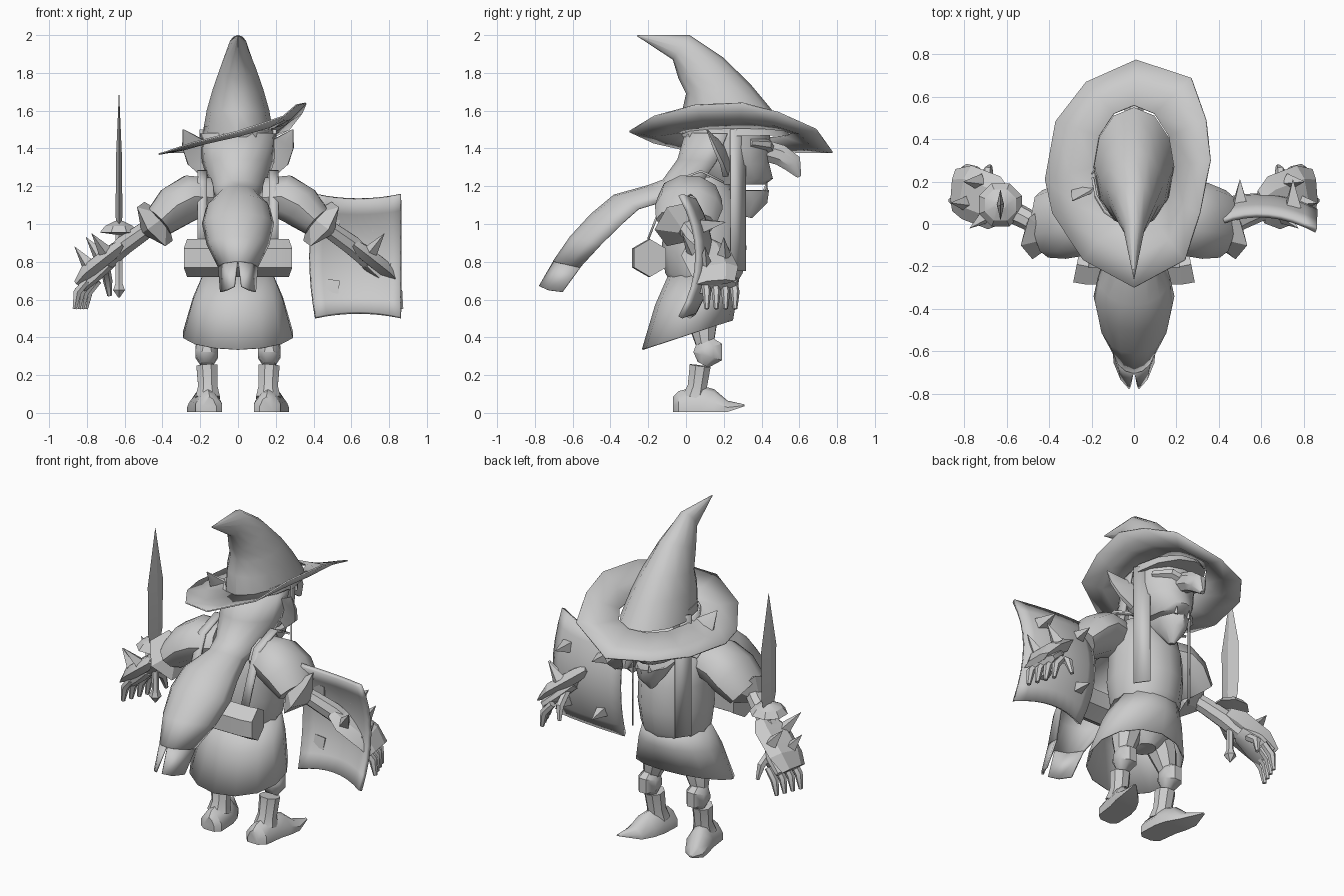
import bpy, bmesh, math
from mathutils import Vector as V

cube = bpy.data.objects.get("Cube")
if cube:
    bpy.data.objects.remove(cube, do_unlink=True)

GREY = (0.6, 0.6, 0.6, 1)
mat = bpy.data.materials.new("plain grey")
mat.use_nodes = True
mat.diffuse_color = GREY
mat.node_tree.nodes["Principled BSDF"].inputs["Base Color"].default_value = GREY
X, Y, Z = V((1, 0, 0)), V((0, 1, 0)), V((0, 0, 1))
SIDES = (("left", 1), ("right", -1))


def loft(name, rings, closed=True, cap=True, thick=0, angle=40):
    """Skin a list of equal-length point rings."""
    bm = bmesh.new()
    rows = [[bm.verts.new(p) for p in r] for r in rings]
    n = len(rows[0])
    for a, b in zip(rows, rows[1:]):
        for i in range(n if closed else n - 1):
            j = (i + 1) % n
            bm.faces.new((a[i], a[j], b[j], b[i]))
    if closed and cap:
        bm.faces.new(rows[0])
        bm.faces.new(rows[-1])
    bmesh.ops.remove_doubles(bm, verts=bm.verts, dist=0.0005)
    bmesh.ops.recalc_face_normals(bm, faces=bm.faces)
    me = bpy.data.meshes.new(name)
    bm.to_mesh(me)
    bm.free()
    me.materials.append(mat)
    ob = bpy.data.objects.new(name, me)
    bpy.context.collection.objects.link(ob)
    if thick:
        mod = ob.modifiers.new("thickness", "SOLIDIFY")
        mod.thickness, mod.offset = thick, 0
    bpy.ops.object.select_all(action="DESELECT")
    bpy.context.view_layer.objects.active = ob
    ob.select_set(True)
    bpy.ops.object.shade_smooth_by_angle(angle=math.radians(angle))
    return ob


def tube(name, path, n=8, ref=Y, side=1, **kw):
    """Path of (x, y, z, ra, rb); rb lies along ref, ra across it."""
    pts = [V((p[0] * side, p[1], p[2])) for p in path]
    rings = []
    for i, p in enumerate(path):
        t = (pts[min(i + 1, len(pts) - 1)] - pts[max(i - 1, 0)]).normalized()
        b = t.cross(ref).normalized()
        c = b.cross(t)
        angs = [math.tau * (k + 0.5) / n for k in range(n)]
        rings.append([pts[i] + b * p[3] * math.cos(a) + c * p[-1] * math.sin(a) for a in angs])
    return loft(name, rings, **kw)


def stack(name, sections, n=12, **kw):
    """Sections of (back y, back z, front y, front z, half width)."""
    rings = []
    for y0, z0, y1, z1, w in sections:
        r = []
        for k in range(n):
            a = math.tau * k / n
            f = (1 + math.cos(a)) / 2
            r.append((w * math.sin(a), y0 + (y1 - y0) * f, z0 + (z1 - z0) * f))
        rings.append(r)
    return loft(name, rings, **kw)


def spike(name, base, direction, r, n=4, side=1):
    tip = V(base) + V(direction)
    return tube(name, [(*base, r), (*tip, 0.001)], n, ref=V((0.1, 0.3, 1)), side=side, angle=20)


# Pointed hat
stack("hat_cone", [(-.02, 1.46, .55, 1.47, .19), (-.02, 1.6, .45, 1.61, .165),
                   (0, 1.69, .35, 1.73, .135), (-.04, 1.77, .2, 1.88, .095),
                   (-.07, 1.87, .02, 2, .05), (-.26, 1.995, -.255, 2, .002)])
edge = [(.01, .775, 1.38), (.27, .69, 1.5), (.34, .49, 1.59), (.36, .3, 1.64), (.31, .05, 1.63),
        (.24, -.17, 1.57), (0, -.3, 1.49), (-.24, -.17, 1.43), (-.385, .05, 1.38),
        (-.42, .21, 1.37), (-.37, .485, 1.38), (-.226, .67, 1.38)]
inner = [V((.19 * math.sin(a), .27 + .29 * math.cos(a), 1.48 + .03 * math.sin(a)))
         for a in [math.tau * k / 12 for k in range(12)]]
middle = [(V(e) + i) / 2 - Z * .02 for e, i in zip(edge, inner)]
loft("hat_brim", [inner, middle, edge], cap=False, thick=.008)

# Head, jaw and face
stack("head", [(0, 1.52, .44, 1.52, .18), (0, 1.4, .45, 1.4, .18), (.04, 1.3, .44, 1.32, .17),
               (.08, 1.24, .46, 1.24, .12), (.1, 1.21, .42, 1.21, .1)])
stack("jaw", [(.1, 1.2, .38, 1.17, .1), (.14, 1.17, .44, 1.18, .1), (.22, 1.11, .43, 1.11, .07),
              (.31, 1.04, .35, 1.03, .015)], n=10)
tube("neck", [(0, .1, 1.32, .1), (0, .1, 1.12, .11)])
tube("nose", [(0, .38, 1.4, .06, .06), (0, .5, 1.365, .06, .05), (0, .565, 1.32, .055, .045),
              (0, .6, 1.25, .012, .015)], ref=X)
for word, s in SIDES:
    tube(word + "_brow", [(.01, .45, 1.39, .025), (.08, .43, 1.42, .03), (.15, .34, 1.43, .02)], 6, Z, s)
    tube(word + "_ear", [(.14, .21, 1.32, .1, .03), (.21, .19, 1.37, .09, .02),
                         (.25, .15, 1.43, .06, .015), (.29, .11, 1.5, .003)], 6, Y, s)
    spike(word + "_tooth", (.045, .42, 1.175), (0, .01, .05), .014, side=s)
    # Ribbons hanging beside the face
    loft(word + "_ribbon", [[(s * .2, .235, z), (s * .145, .315, z)] for z in (1.5, 1.1, .75)],
         closed=False, thick=.008)

# Hood running into a long forked tail: ridge y, z, edge y, z, half width
hood = [(.0, 1.48, .22, 1.48, .195), (-.04, 1.34, .16, 1.33, .185), (-.12, 1.23, .06, 1.18, .14),
        (-.2, 1.2, -.08, 1.13, .11), (-.38, 1.15, -.25, 1.08, .165), (-.5, 1.05, -.34, 1, .185),
        (-.61, .93, -.45, .89, .16), (-.7, .8, -.56, .77, .1)]
rings = []
for y0, z0, y1, z1, w in hood:
    r = []
    for k in range(9):
        a = math.pi * k / 8
        f = math.sin(a)
        r.append((w * math.cos(a), y1 + (y0 - y1) * f, z1 + (z0 - z1) * f))
    rings.append(r)
loft("hood_tail", rings, closed=False, thick=.012)
for word, s in SIDES:
    loft(word + "_tail_fork", [[(s * w, y, z) for w, y, z in row] for row in (
        ((.1, -.56, .77), (.07, -.66, .79), (.004, -.7, .8)),
        ((.09, -.655, .64), (.06, -.73, .65), (.02, -.775, .67)))], closed=False, thick=.012)

# Body, skirt and bedroll
stack("torso", [(-.08, .69, .27, .69, .18), (-.11, .74, .3, .74, .2), (-.13, .87, .32, .87, .215),
                (-.11, 1.03, .31, 1.03, .21), (-.07, 1.17, .26, 1.17, .2), (-.02, 1.25, .2, 1.25, .13)])
stack("skirt", [(-.09, .73, .28, .74, .185), (-.16, .57, .27, .64, .24), (-.23, .335, .245, .49, .295)],
      n=14, cap=False, thick=.008)
stack("hips", [(-.08, .7, .25, .7, .17), (-.07, .56, .22, .56, .19), (.02, .46, .16, .46, .06)])
tube("bedroll", [(-.27, -.19, .82, .1), (-.22, -.2, .82, .1), (.22, -.2, .82, .1), (.27, -.19, .82, .1)],
     6, Z, angle=25)

for word, s in SIDES:
    # Pack straps over the shoulders
    loft(word + "_strap", [[(s * .165, y, z), (s * .215, y, z)] for y, z in (
        (.2, 1.22), (.08, 1.28), (-.08, 1.22), (-.15, 1.05), (-.2, .92))], closed=False, thick=.012)
    # Legs and boots
    tube(word + "_thigh", [(.1, .07, .6, .1), (.14, .09, .47, .08), (.165, .1, .36, .05)], 8, Y, s)
    tube(word + "_knee", [(.165, .09, .255, .035), (.165, .115, .3, .065, .085),
                          (.165, .115, .345, .065, .085), (.165, .09, .39, .04)], 8, Y, s)
    tube(word + "_boot_shaft", [(.165, .075, .25, .06), (.16, .06, .14, .055), (.16, .045, .08, .07)], 8, Y, s)
    foot = [(-.07, .15, .035, .08, 0), (-.04, .155, .07, .11, 0), (.08, .165, .075, .14, 0),
            (.15, .185, .075, .12, 0), (.22, .21, .06, .06, 0), (.31, .25, .008, .04, .03)]
    loft(word + "_foot", [[(s * (x + w * u), y, b + .005 + (h - b) * v) for u, v in
                           ((-1, 0), (1, 0), (1, .4), (.5, .85), (0, 1), (-.5, .85), (-1, .4))]
                          for y, x, w, h, b in foot])
    # Arms with shoulder plates and elbow guards
    tube(word + "_shoulder_plate", [(.15, .04, 1.14, .11, .12), (.25, .02, 1.14, .125, .17),
                                    (.335, .015, 1.09, .12, .18), (.42, 0, 1.01, .09, .16)], 10, Y, s)
    tube(word + "_elbow_guard", [(.385, -.06, 1.04, .02), (.44, -.035, 1, .147, .14),
                                 (.495, -.01, .96, .03)], 6, Y, s, angle=20)
    tube(word + "_forearm", [(.4, -.04, 1.03, .045), (.5, .02, .96, .05), (.6, .07, .89, .055),
                             (.7, .12, .8, .05)], 8, Y, s)
    tube(word + "_gauntlet", [(.6, .08, .9, .03, .08), (.66, .1, .855, .045, .13),
                              (.79, .15, .755, .045, .13), (.85, .16, .69, .02, .1)], 6, Y, s, angle=20)
    for k, base in enumerate(((.7, .04, .85), (.73, .2, .83), (.79, .1, .78))):
        spike(f"{word}_gauntlet_spike_{k}", base, (.075, .06 * (k - 1) * (k < 2), .1), .04, side=s)
    # Hands
    tube(word + "_palm", [(.68, .12, .8, .04, .06), (.75, .16, .73, .035, .09), (.82, .18, .67, .03, .09)], 8, Y, s)
    for k in range(4):
        y = .1 + .05 * k
        x = .82 - .02 * k
        tube(f"{word}_finger_{k}", [(x - .02, y, .7, .022), (x + .03, y + .01, .64, .024),
                                    (x + .045, y + .01, .55, .012)], 6, Y, s)
    tube(word + "_thumb", [(.7, .17, .76, .025), (.69, .25, .7, .025), (.68, .27, .62, .012)], 6, X, s)

# Sword
sx, sy = -.63, .09
for name, n, prof in (
        ("sword_blade", 4, ((.98, .015, .05), (1.05, .018, .07), (1.35, .016, .075), (1.69, .001, .001))),
        ("sword_guard", 8, ((.945, .03), (.955, .11), (.99, .08), (1.015, .025))),
        ("sword_grip", 6, ((.96, .022), (.69, .02), (.65, .036), (.61, .004)))):
    ob = tube(name, [(0, 0, z, *r) for z, *r in prof], n, angle=20)
    ob.location = (sx, sy, 0)
    if n == 4:
        # Turn the diamond section so its edges face front and back
        for v in ob.data.vertices:
            c = v.co
            c.x, c.y = (0, c.y * 1.41) if c.x * c.y > 0 else (c.x * 1.41, 0)

# Curved shield with spikes
rows = []
for i in range(9):
    v = i / 4 - 1
    row = []
    for k in range(9):
        u = k / 4 - 1
        x = .635 + .225 * u - (.03 * (1 - v * v) if u < 0 else 0) * -u
        z = .83 + v * (.3 + .025 * u * u)
        row.append((x, .13 - .09 * v * v - .05 * u * u - .02 * u, z))
    rows.append(row)
loft("shield", rows, closed=False, thick=.025)
for k, (x, z) in enumerate(((.5, .99), (.75, .99), (.5, .67), (.75, .67))):
    spike(f"shield_spike_{k}", (x, .08, z), (0, .13, .02 if z > .8 else -.02), .05)
